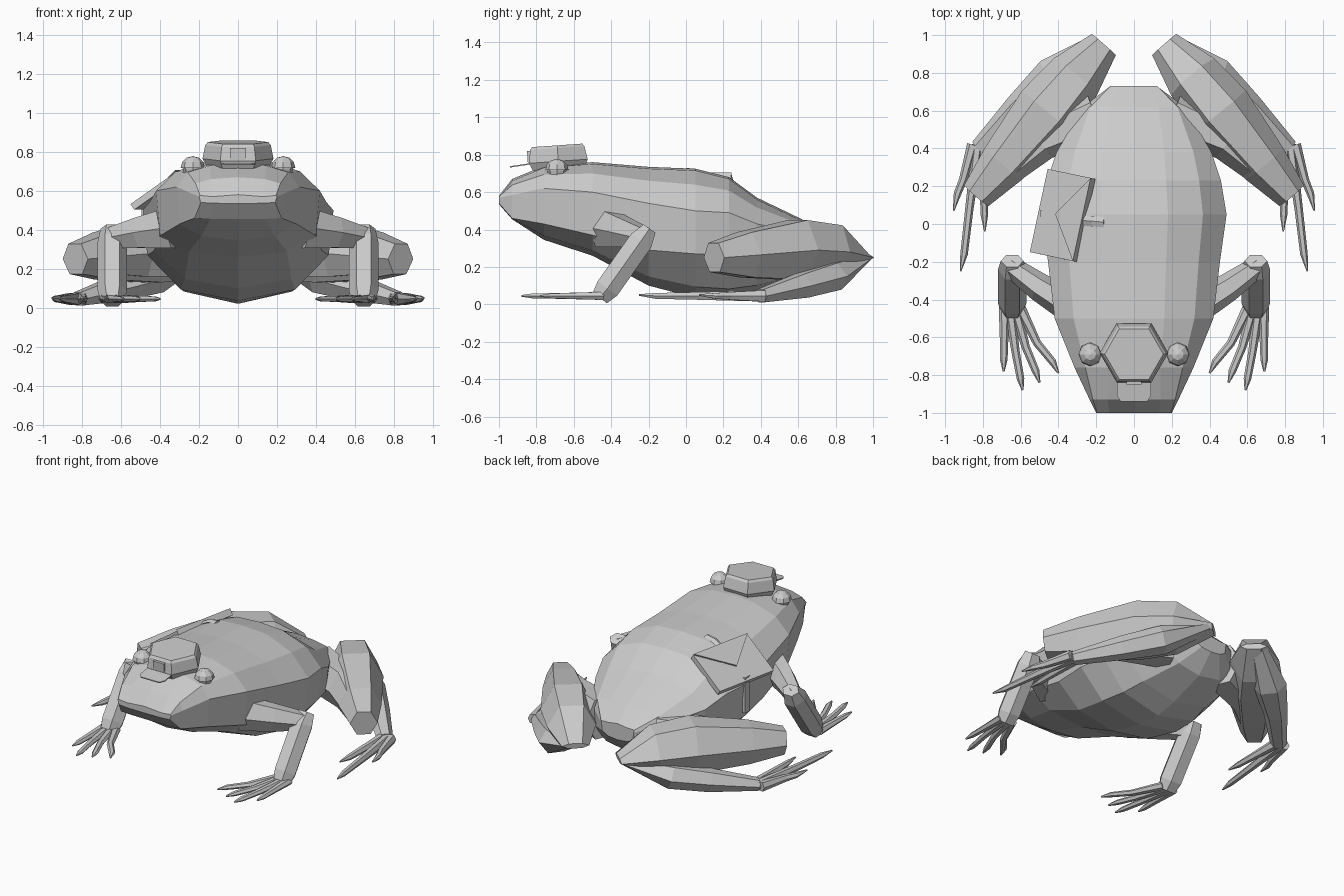
import bpy, bmesh
from math import sin, cos, pi, radians
from mathutils import Vector, Matrix

if "Cube" in bpy.data.objects:
    bpy.data.objects.remove(bpy.data.objects["Cube"])


def finish(bm, name, mirror=False):
    bmesh.ops.recalc_face_normals(bm, faces=bm.faces[:])
    me = bpy.data.meshes.new(name)
    bm.to_mesh(me)
    bm.free()
    ob = bpy.data.objects.new(name, me)
    bpy.context.collection.objects.link(ob)
    if mirror:
        ob.modifiers.new("Mirror", 'MIRROR')
    return ob


def loft(bm, rings):
    """Skin closed rings of points and cap both ends."""
    vs = [[bm.verts.new(p) for p in r] for r in rings]
    n = len(vs[0])
    for a, b in zip(vs, vs[1:]):
        for i in range(n):
            j = (i + 1) % n
            bm.faces.new((a[i], a[j], b[j], b[i]))
    bm.faces.new(vs[0])
    bm.faces.new(vs[-1])


def tube(bm, pts, sides=6):
    """Low-poly limb through (x, y, z, half width, half height) points."""
    ps = [Vector(p[:3]) for p in pts]
    rings = []
    for i, p in enumerate(pts):
        t = (ps[min(i + 1, len(ps) - 1)] - ps[max(i - 1, 0)]).normalized()
        s = t.cross(Vector((0, 0, 1))).normalized()
        u = s.cross(t)
        rings.append([ps[i] + s * cos(2 * pi * k / sides) * p[3] + u * sin(2 * pi * k / sides) * p[4]
                      for k in range(sides)])
    loft(bm, rings)


def box(bm, size, mat):
    bmesh.ops.create_cube(bm, size=1, matrix=mat @ Matrix.Diagonal((*size, 1)))


# Body: stations of y, top z, top half width, side half width, upper edge z, lower edge z, belly z
stations = [
    (-1.0, .58, .13, .20, .57, .54, .535),
    (-.93, .67, .14, .235, .585, .46, .455),
    (-.76, .74, .14, .315, .62, .43, .345),
    (-.5, .76, .16, .42, .60, .37, .26),
    (-.2, .735, .17, .455, .54, .29, .10),
    (.05, .725, .18, .49, .50, .27, .035),
    (.23, .68, .17, .46, .49, .27, .02),
    (.38, .57, .16, .41, .43, .26, .05),
    (.62, .455, .13, .27, .38, .24, .13),
    (.73, .36, .07, .12, .33, .28, .25),
]
rings = []
for y, zt, xt, xs, zs, zl, zb in stations:
    half = [(xt, zt - .01), ((xt + xs) / 2 + .03, zs + .62 * (zt - zs)), (xs, zs),
            (xs * .95, zl), (xs * .6, zb + .25 * (zl - zb))]
    rings.append([(0, y, zt)] + [(x, y, z) for x, z in half] + [(0, y, zb)]
                 + [(-x, y, z) for x, z in reversed(half)])
bm = bmesh.new()
loft(bm, rings)
finish(bm, "body")

# Front legs: upper arm and forearm
bm = bmesh.new()
tube(bm, [(.33, -.44, .41, .09, .12), (.50, -.335, .385, .075, .09), (.66, -.22, .355, .055, .06)])
tube(bm, [(.645, -.195, .405, .06, .045), (.645, -.24, .34, .075, .075),
          (.645, -.42, .085, .075, .075), (.645, -.46, .035, .06, .055)])
finish(bm, "front_leg", True)

# Front toes
bm = bmesh.new()
for i, (x, y) in enumerate([(.40, -.79), (.50, -.84), (.59, -.88), (.69, -.78)]):
    bx = .605 + i * .027
    tube(bm, [(bx, -.44, .045, .03, .025), (bx * .55 + x * .45, -.5 * .55 + y * .45, .045, .022, .018),
              (x * .85 + bx * .15, y + .06, .045, .02, .015), (x, y, .045, .005, .005)])
finish(bm, "front_toes", True)

# Hind legs: thigh, folded shin, long ankle
bm = bmesh.new()
tube(bm, [(.20, .58, .29, .14, .15), (.5, .45, .28, .12, .14), (.81, .17, .25, .07, .075)])
finish(bm, "thigh", True)
bm = bmesh.new()
tube(bm, [(.835, .15, .25, .085, .09), (.69, .32, .265, .13, .14), (.46, .60, .29, .17, .185),
          (.31, .78, .28, .15, .165), (.16, .95, .25, .085, .02)])
finish(bm, "shin", True)
bm = bmesh.new()
tube(bm, [(.19, .95, .25, .06, .02), (.43, .78, .15, .105, .085), (.61, .62, .10, .075, .075),
          (.82, .40, .045, .05, .04)])
finish(bm, "ankle", True)

# Hind toes
bm = bmesh.new()
for i, (x, y) in enumerate([(.79, -.04), (.918, -.25), (.955, .07)]):
    bx = .80 + i * .027
    tube(bm, [(bx, .42, .045, .03, .035), ((bx + x) / 2, (.4 + y) / 2, .045, .022, .024),
              ((bx + 4 * x) / 5, y + .09, .045, .02, .018), (x, y, .05, .004, .005)])
finish(bm, "hind_toes", True)

# Eyes with a slightly larger upper lid
eye = Matrix.Translation((.232, -.69, .715))
bm = bmesh.new()
bmesh.ops.create_uvsphere(bm, u_segments=8, v_segments=6, radius=.052, matrix=eye)
finish(bm, "eye", True)
bm = bmesh.new()
bmesh.ops.create_uvsphere(bm, u_segments=8, v_segments=6, radius=.063)
bmesh.ops.bisect_plane(bm, geom=bm.verts[:] + bm.edges[:] + bm.faces[:],
                       plane_co=(0, 0, .002), plane_no=(0, 0, 1), clear_inner=True)
bmesh.ops.holes_fill(bm, edges=bm.edges[:])
bmesh.ops.transform(bm, matrix=eye, verts=bm.verts[:])
finish(bm, "eyelid", True)

# Six-sided cap, front badge and thin visor
tilt = Matrix.Translation((0, -.685, .795)) @ Matrix.Rotation(radians(4), 4, 'X')
bm = bmesh.new()
loft(bm, [[tilt @ Vector((r * cos(k * pi / 3), r * sin(k * pi / 3), z)) for k in range(6)]
          for z, r in ((-.07, .16), (-.03, .182), (.04, .168), (.055, .155))])
finish(bm, "cap")
bm = bmesh.new()
box(bm, (.08, .02, .06), tilt @ Matrix.Translation((0, -.153, .005)))
finish(bm, "cap_badge")
bm = bmesh.new()
outline = [(-.09, -.80), (-.09, -.91), (-.07, -.94), (.07, -.94), (.09, -.91), (.09, -.80)]
loft(bm, [[(x, y, z + (y + .95) * .15) for x, y in outline] for z in (.73, .737)])
finish(bm, "cap_visor")

# Flat satchel lying on the left flank, with pointed flap and strap
v = Vector((.24, -.05, .17)).normalized()
u = Vector((.21, .978, 0)).normalized()
n = v.cross(u)
bag = Matrix((v, u, n)).transposed().to_4x4()
bag.translation = (-.378, .045, .60)
bm = bmesh.new()
box(bm, (.29, .45, .035), bag)
finish(bm, "satchel")
bm = bmesh.new()
loft(bm, [[bag @ Vector((a, b, c)) for a, b in ((.145, -.225), (.145, .225), (-.03, 0))]
          for c in (.01, .028)])
finish(bm, "satchel_flap")
bm = bmesh.new()
tube(bm, [(-.29, .02, .672, .028, .012), (-.22, .015, .71, .028, .012), (-.16, .01, .722, .028, .008)], 4)
box(bm, (.02, .05, .24), Matrix.Translation((-.485, .05, .43)))
finish(bm, "satchel_strap")
